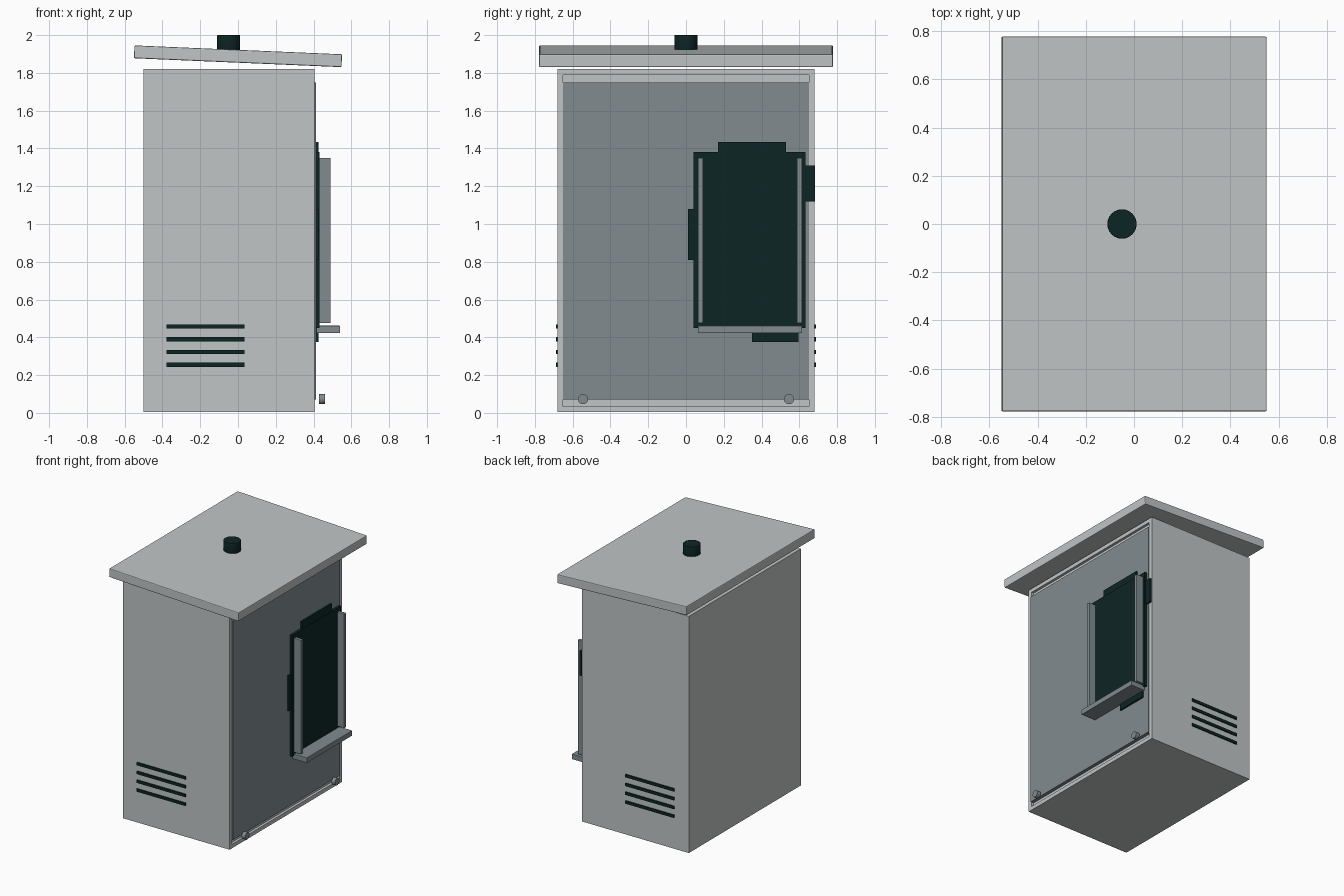
import bpy, bmesh, math
from mathutils import Vector

if "Cube" in bpy.data.objects:
    bpy.data.objects.remove(bpy.data.objects["Cube"], do_unlink=True)


def material(name, rgb):
    m = bpy.data.materials.new(name)
    m.use_nodes = True
    m.diffuse_color = (*rgb, 1)
    m.node_tree.nodes["Principled BSDF"].inputs["Base Color"].default_value = (*rgb, 1)
    return m


LIGHT = material("light grey paint", (0.53, 0.56, 0.56))
STEEL = material("blue grey steel", (0.22, 0.26, 0.28))
DARK = material("dark rubber", (0.004, 0.018, 0.018))


def finish(name, bm, mat, bevel=0):
    mesh = bpy.data.meshes.new(name)
    bm.to_mesh(mesh)
    bm.free()
    mesh.materials.append(mat)
    ob = bpy.data.objects.new(name, mesh)
    bpy.context.collection.objects.link(ob)
    if bevel:
        mod = ob.modifiers.new("edge", "BEVEL")
        mod.width, mod.segments = bevel, 2
    return ob


def box(name, x, y, z, mat, bevel=0):
    """Box spanning the given (low, high) ranges."""
    bm = bmesh.new()
    bmesh.ops.create_cube(bm, size=1)
    spans = (x, y, z)
    for v in bm.verts:
        v.co = Vector([s[0] if c < 0 else s[1] for c, s in zip(v.co, spans)])
    return finish(name, bm, mat, bevel)


def cylinder(name, radius, depth, centre, mat, sideways=False, bevel=0):
    bm = bmesh.new()
    bmesh.ops.create_cone(bm, cap_ends=True, segments=24, radius1=radius,
                          radius2=radius, depth=depth)
    ob = finish(name, bm, mat, bevel)
    ob.location = centre
    if sideways:
        ob.rotation_euler.y = math.pi / 2
    for p in ob.data.polygons:
        p.use_smooth = len(p.vertices) == 4
    return ob


# Cabinet with a shallow recess on the door side
bm = bmesh.new()
bmesh.ops.create_cube(bm, size=1)
for v in bm.verts:
    v.co = Vector((v.co.x * 0.905 - 0.0475, v.co.y * 1.36, v.co.z * 1.815 + 0.9125))
bm.faces.ensure_lookup_table()
door_side = max(bm.faces, key=lambda f: f.calc_center_median().x)
bmesh.ops.inset_region(bm, faces=[door_side], thickness=0.03, use_even_offset=True)
inner = bmesh.ops.extrude_face_region(bm, geom=[door_side])["geom"]
bmesh.ops.delete(bm, geom=[door_side], context="FACES")
bmesh.ops.translate(bm, vec=(-0.02, 0, 0),
                    verts=[g for g in inner if isinstance(g, bmesh.types.BMVert)])
bmesh.ops.recalc_face_normals(bm, faces=bm.faces)
finish("cabinet", bm, LIGHT)

# Door
box("door", (0.385, 0.412), (-0.65, 0.65), (0.07, 1.75), STEEL)

# Sloping roof
roof = box("roof", (-0.55, 0.55), (-0.778, 0.778), (-0.034, 0.034), LIGHT, 0.006)
roof.location.z = 1.888
roof.rotation_euler.y = math.atan2(0.047, 1.1)

# Roof cap
cylinder("roof_cap", 0.061, 0.085, (-0.05, 0, 1.9575), DARK, bevel=0.003)

# Screen backing and its latches
box("screen_panel", (0.41, 0.432), (0.04, 0.633), (0.45, 1.38), DARK)
for name, y, z in (("top_latch", (0.17, 0.53), (1.37, 1.435)),
                   ("left_latch", (0.62, 0.682), (1.12, 1.31)),
                   ("right_latch", (0.01, 0.05), (0.81, 1.08)),
                   ("bottom_latch", (0.35, 0.595), (0.375, 0.46))):
    box(name, (0.41, 0.425), y, z, DARK)

# Side rails and shelf
box("right_rail", (0.43, 0.49), (0.063, 0.09), (0.475, 1.35), STEEL, 0.003)
box("left_rail", (0.43, 0.49), (0.588, 0.614), (0.475, 1.35), STEEL, 0.003)
box("shelf", (0.415, 0.54), (0.063, 0.614), (0.422, 0.462), STEEL, 0.003)

# Door bolts and vent slats on both sides
for side, tag in ((-1, "front"), (1, "back")):
    cylinder(tag + "_bolt", 0.027, 0.03, (0.445, side * 0.545, 0.073), STEEL, True)
    for i in range(4):
        z = 0.255 + i * 0.0675
        box(f"{tag}_vent_{i + 1}", (-0.378, 0.034),
            sorted((side * 0.675, side * 0.688)), (z - 0.011, z + 0.011), DARK)
